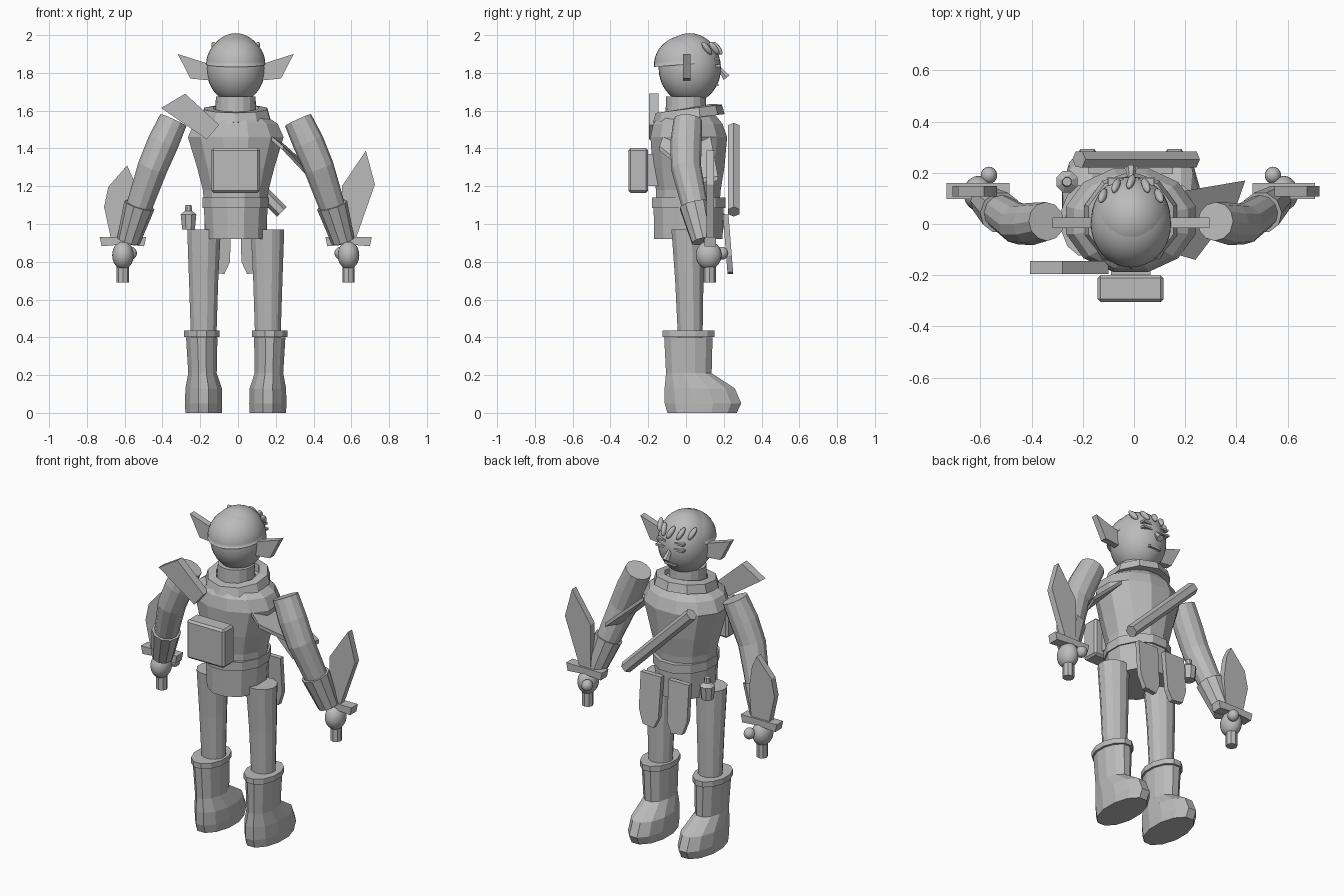
import bpy, bmesh, math
from mathutils import Vector, Matrix

if "Cube" in bpy.data.objects:
    bpy.data.objects.remove(bpy.data.objects["Cube"])

CX = -0.012  # symmetry plane of the figure
grey = bpy.data.materials.new("plain_grey")
grey.diffuse_color = (0.5, 0.5, 0.5, 1)
grey.use_nodes = True
grey.node_tree.nodes["Principled BSDF"].inputs["Base Color"].default_value = grey.diffuse_color


def finish(name, bm, smooth=False):
    bmesh.ops.recalc_face_normals(bm, faces=bm.faces[:])
    me = bpy.data.meshes.new(name)
    bm.to_mesh(me)
    bm.free()
    me.materials.append(grey)
    for p in me.polygons:
        p.use_smooth = smooth
    ob = bpy.data.objects.new(name, me)
    bpy.context.collection.objects.link(ob)
    return ob


def bridge(name, rings, smooth=False):
    """Skin a list of equal-length rings and cap both ends."""
    bm = bmesh.new()
    rows = [[bm.verts.new(p) for p in r] for r in rings]
    n = len(rows[0])
    for a, b in zip(rows, rows[1:]):
        for i in range(n):
            j = (i + 1) % n
            bm.faces.new((a[i], a[j], b[j], b[i]))
    bm.faces.new(rows[0])
    bm.faces.new(rows[-1])
    return finish(name, bm, smooth)


def loft(name, sections, sides=12):
    """Stack of ellipses: (z, centre x, half width, y min, y max)."""
    rings = []
    for z, cx, hx, y0, y1 in sections:
        rings.append([(cx + hx * math.cos(t), (y0 + y1) / 2 + (y1 - y0) / 2 * math.sin(t), z)
                      for t in (math.tau * (i + 0.5) / sides for i in range(sides))])
    return bridge(name, rings)


def tube(name, points, radii, sides=12):
    pts = [Vector(p) for p in points]
    rings = []
    for i, p in enumerate(pts):
        d = (pts[min(i + 1, len(pts) - 1)] - pts[max(i - 1, 0)]).normalized()
        u = d.cross(Vector((0, 1, 0.01))).normalized()
        v = d.cross(u)
        rings.append([p + (u * math.cos(t) + v * math.sin(t)) * radii[i]
                      for t in (math.tau * k / sides for k in range(sides))])
    return bridge(name, rings)


def plate(name, outline, y0, y1):
    """Flat x-z outline given a thickness along y."""
    return bridge(name, [[(x, y, z) for x, z in outline] for y in (y0, y1)])


def ball(name, c, r, rot=(0, 0, 0), seg=24, rows=16, cut=None):
    bm = bmesh.new()
    bmesh.ops.create_uvsphere(bm, u_segments=seg, v_segments=rows, radius=1)
    if cut is not None:
        bmesh.ops.bisect_plane(bm, geom=bm.verts[:] + bm.edges[:] + bm.faces[:],
                               plane_co=(0, 0, cut), plane_no=(0, 0, -1), clear_outer=True)
        bmesh.ops.holes_fill(bm, edges=[e for e in bm.edges if e.is_boundary])
    m = Matrix.Translation(c)
    for ang, ax in zip(rot, 'XYZ'):
        m = m @ Matrix.Rotation(ang, 4, ax)
    bm.transform(m @ Matrix.Diagonal((*r, 1)))
    ob = finish(name, bm, True)
    if cut is not None:
        for p in ob.data.polygons:
            p.use_smooth = len(p.vertices) <= 4
    return ob


def box(name, lo, hi, bevel=0):
    bm = bmesh.new()
    bmesh.ops.create_cube(bm, size=1)
    lo, hi = Vector(lo), Vector(hi)
    bm.transform(Matrix.Translation((lo + hi) / 2) @ Matrix.Diagonal((*(hi - lo), 1)))
    if bevel:
        bmesh.ops.bevel(bm, geom=bm.edges[:], offset=bevel, segments=1, affect='EDGES')
    return finish(name, bm)


# Head, hair cap and neck
ball("head", (CX, 0.02, 1.825), (0.155, 0.165, 0.185), seg=32, rows=20)
ball("hair_cap", (CX, 0, 1.845), (0.157, 0.17, 0.155), (0.08, 0, 0), 32, 20, cut=0.0)
tube("neck", [(CX, 0, 1.55), (CX, 0, 1.675)], [0.11, 0.105], 16)

# Face: hair tufts, eyes, brows, nose and mouth
for i, x in enumerate((-0.11, -0.058, 0.0, 0.058, 0.11)):
    ball(f"hair_tuft_{i}", (CX + x, 0.165 - 4.5 * x * x, 1.93), (0.016, 0.018, 0.042),
         (0.65, 0.25 * (1 if x > 0 else -1), -x * 5), 8, 6)
for s in (-1, 1):
    box("eye", (CX + s * 0.06 - 0.032, 0.155, 1.832), (CX + s * 0.06 + 0.032, 0.184, 1.845))
    box("brow", (CX + s * 0.06 - 0.03, 0.15, 1.868), (CX + s * 0.06 + 0.03, 0.178, 1.88))
tube("nose", [(CX, 0.175, 1.825), (CX, 0.215, 1.775)], [0.012, 0.022], 6)
box("mouth", (CX - 0.04, 0.13, 1.73), (CX + 0.04, 0.172, 1.742))

# Torso, belt and tunic hem
loft("torso", [(1.12, CX, 0.175, -0.165, 0.185), (1.18, CX, 0.18, -0.165, 0.19),
               (1.3, CX, 0.212, -0.185, 0.21), (1.46, CX, 0.262, -0.195, 0.225),
               (1.53, CX, 0.23, -0.18, 0.2), (1.59, CX, 0.14, -0.13, 0.15)])
loft("belt", [(1.085, CX, 0.182, -0.187, 0.215), (1.14, CX, 0.182, -0.187, 0.215)])
loft("tunic_hem", [(0.92, CX, 0.165, -0.175, 0.2), (1.09, CX, 0.175, -0.178, 0.205)])

# Tilted low-sided collar around the neck
bm = bmesh.new()
rings = []
for i in range(10):
    a = math.tau * (i + 0.5) / 10
    rings.append([bm.verts.new((CX + (0.155 + r) * math.cos(a), 0.015 + (0.155 + r) * math.sin(a),
                                1.585 + h + 0.14 * math.sin(a) * 0.155))
                  for r, h in ((0.035, -0.025), (0.02, 0.025), (-0.03, 0.03), (-0.035, -0.03))])
for i in range(10):
    a, b = rings[i], rings[(i + 1) % 10]
    for k in range(4):
        bm.faces.new((a[k], a[(k + 1) % 4], b[(k + 1) % 4], b[k]))
finish("collar", bm)

# Scarf tail flying out on one side
tail = [(0.17, -0.12, 1.46), (0.24, -0.14, 1.40), (0.4, 0.07, 1.23), (0.435, 0.17, 1.24), (0.2, 0.13, 1.45)]
bridge("scarf_tail", [[(x, y, z + dz) for x, y, z in tail] for dz in (-0.012, 0.012)])

# Mirrored parts
for s in (-1, 1):
    def X(x):
        return CX + s * x

    # Ear
    plate("ear", [(X(x), z) for x, z in ((0.135, 1.845), (0.307, 1.90), (0.24, 1.77), (0.135, 1.76))],
          -0.015, 0.025)
    # Leg and boot
    loft("leg", [(0.4, X(0.17), 0.07, -0.045, 0.09), (0.7, X(0.17), 0.08, -0.06, 0.095),
                 (0.97, X(0.168), 0.092, -0.08, 0.095)])
    loft("boot", [(0, X(0.17), 0.1, -0.105, 0.275), (0.05, X(0.17), 0.102, -0.12, 0.3),
                  (0.13, X(0.17), 0.1, -0.12, 0.265), (0.21, X(0.176), 0.078, -0.11, 0.14),
                  (0.4, X(0.18), 0.086, -0.12, 0.145)])
    loft("boot_cuff", [(0.402, X(0.18), 0.097, -0.128, 0.155), (0.435, X(0.18), 0.097, -0.128, 0.155)])
    # Arm with bracer
    tube("arm", [(X(0.33), 0.01, 1.55), (X(0.385), 0.0, 1.43), (X(0.44), 0.0, 1.3),
                 (X(0.515), 0.05, 1.08), (X(0.565), 0.09, 0.92)], [0.076, 0.083, 0.08, 0.068, 0.05])
    tube("bracer", [(X(0.51), 0.045, 1.1), (X(0.568), 0.09, 0.91)], [0.083, 0.062], 10)
    # Hand
    ball("hand", (X(0.597), 0.12, 0.835), (0.057, 0.068, 0.075))
    ball("thumb", (X(0.555), 0.19, 0.845), (0.032, 0.034, 0.034), seg=16, rows=10)
    # Sword handle and guard
    tube("sword_handle", [(X(0.597), 0.125, 0.69), (X(0.597), 0.125, 0.92)], [0.033, 0.033], 8)
    plate("sword_guard", [(X(x), z) for x, z in ((0.475, 0.93), (0.72, 0.93), (0.71, 0.882),
                                                 (0.597, 0.892), (0.485, 0.882))], 0.097, 0.16)
    # Front tabard flap, leaning outward at the bottom
    flap = [(0.025, 1.05), (0.165, 1.05), (0.165, 0.83), (0.135, 0.745), (0.06, 0.735), (0.03, 0.8)]
    bridge("tabard_flap", [[(X(x), 0.2 + d + (1.05 - z) * 0.08, z) for x, z in flap]
                           for d in (-0.005, 0.025)])

# Two different sword blades
plate("short_blade", [(-0.587, 1.31), (-0.687, 1.196), (-0.709, 1.09), (-0.672, 0.92),
                      (-0.55, 0.92), (-0.535, 1.1), (-0.555, 1.24)], 0.108, 0.148)
plate("long_blade", [(0.677, 1.388), (0.725, 1.21), (0.623, 0.92), (0.55, 0.92), (0.55, 1.2)],
      0.108, 0.148)

# Pack, shoulder board, slung club and hip bottle
box("back_pack", (-0.142, -0.305, 1.165), (0.116, -0.2, 1.402), 0.012)
box("pack_mount", (-0.09, -0.21, 1.2), (0.065, -0.14, 1.37))
plate("shoulder_board", [(-0.407, 1.614), (-0.28, 1.69), (-0.1, 1.525), (-0.165, 1.448)], -0.195, -0.145)
tube("slung_club", [(-0.215, 0.253, 1.51), (0.232, 0.253, 1.065)], [0.036, 0.036], 6)
loft("hip_bottle", [(z, -0.262, r, 0.165 - r, 0.165 + r) for z, r in
                    ((0.97, 0.036), (1.05, 0.045), (1.07, 0.02), (1.1, 0.018))], 8)
